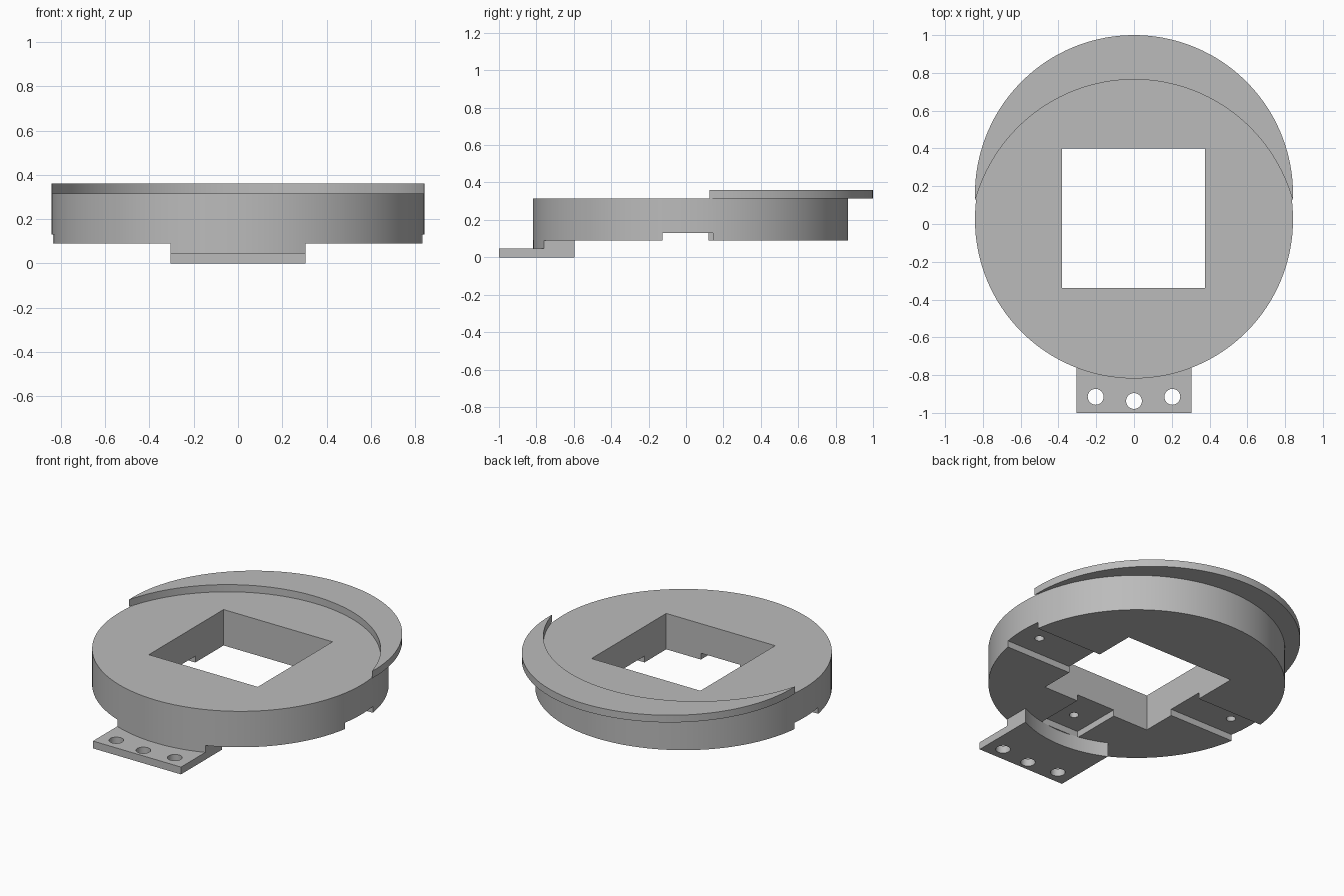
import bpy, bmesh, math

if "Cube" in bpy.data.objects:
    bpy.data.objects.remove(bpy.data.objects["Cube"])

grey = bpy.data.materials.new("grey plastic")
grey.diffuse_color = (0.5, 0.5, 0.5, 1)
grey.use_nodes = True
grey.node_tree.nodes["Principled BSDF"].inputs["Base Color"].default_value = grey.diffuse_color


def prism(name, outline, z0, z1):
    """Extrude a closed 2D outline between two heights."""
    bm = bmesh.new()
    base = bm.faces.new([bm.verts.new((x, y, z0)) for x, y in outline])
    top = bmesh.ops.extrude_face_region(bm, geom=[base])["geom"]
    for v in top:
        if isinstance(v, bmesh.types.BMVert):
            v.co.z = z1
    bmesh.ops.recalc_face_normals(bm, faces=bm.faces)
    mesh = bpy.data.meshes.new(name)
    bm.to_mesh(mesh)
    bm.free()
    ob = bpy.data.objects.new(name, mesh)
    bpy.context.collection.objects.link(ob)
    mesh.materials.append(grey)
    return ob


def arc(cy, r, a0, a1, n):
    """Points on a circle centred on x = 0, angles in radians."""
    return [(r * math.cos(a0 + (a1 - a0) * i / n), cy + r * math.sin(a0 + (a1 - a0) * i / n))
            for i in range(n + 1)]


def circle(x, y, r, n):
    return [(px + x, py) for px, py in arc(y, r, 0, 2 * math.pi, n)[:-1]]


def rect(x0, x1, y0, y1):
    return [(x0, y0), (x1, y0), (x1, y1), (x0, y1)]


def cut(ob, outline, z0, z1):
    """Subtract a prism from a part."""
    tool = prism("cutter", outline, z0, z1)
    tool.hide_render = True
    mod = ob.modifiers.new("cut", "BOOLEAN")
    mod.operation, mod.solver, mod.object = "DIFFERENCE", "EXACT", tool
    bpy.context.view_layer.objects.active = ob
    bpy.ops.object.modifier_apply(modifier=mod.name)
    bpy.data.objects.remove(tool)


CY, R = 0.024, 0.842          # main disc centre and radius
Z0, Z1, SLOT = 0.09, 0.315, 0.13

# Main disc with square opening
disc = prism("main_disc", circle(0, CY, R, 128), Z0, Z1)
cut(disc, rect(-0.38, 0.375, -0.34, 0.4), -0.1, 0.6)

# Underside slots: two sides and front
cut(disc, rect(0.3, 1, -0.125, 0.145), 0, SLOT)
cut(disc, rect(-1, -0.3, -0.125, 0.12), 0, SLOT)
cut(disc, rect(-0.135, 0.135, -0.66, -0.3), 0, SLOT)

# Blind screw holes in the slots
for x, y in ((0.71, 0.01), (-0.71, 0.01), (0, -0.53)):
    cut(disc, circle(x, y, 0.027, 24), 0.1, 0.25)

# Raised crescent lip overhanging the back
oc, ic, ir, tip = 0.158, -0.106, 0.871, 0.125
ao = math.asin((tip - oc) / R)
ai = math.acos(R * math.cos(ao) / ir)
outer = arc(oc, R, ao, math.pi - ao, 72)
inner = arc(ic, ir, math.pi - ai, ai, 56)[1:-1]
lip = prism("crescent_lip", outer + inner, 0.315, 0.36)

# Mounting tab: flat plate with a concave back edge and three holes
W, ri = 0.305, 0.69
a = math.acos(W / ri)
back = arc(CY, ri, -a, -math.pi + a, 24)
tab = prism("mounting_tab", [(-W, -1), (W, -1)] + back, 0, 0.046)
for x, y in ((-0.203, -0.915), (0, -0.937), (0.203, -0.915)):
    cut(tab, circle(x, y, 0.042, 32), -0.1, 0.2)

# Curved riser joining the tab to the disc
ro = R - 0.001
b = math.acos(W / ro)
riser = prism("tab_riser", arc(CY, ro, -math.pi + b, -b, 24) + back, 0.046, 0.092)

for ob in (disc, lip, tab, riser):
    bpy.ops.object.select_all(action="DESELECT")
    ob.select_set(True)
    bpy.context.view_layer.objects.active = ob
    bpy.ops.object.shade_smooth_by_angle(angle=math.radians(30))
